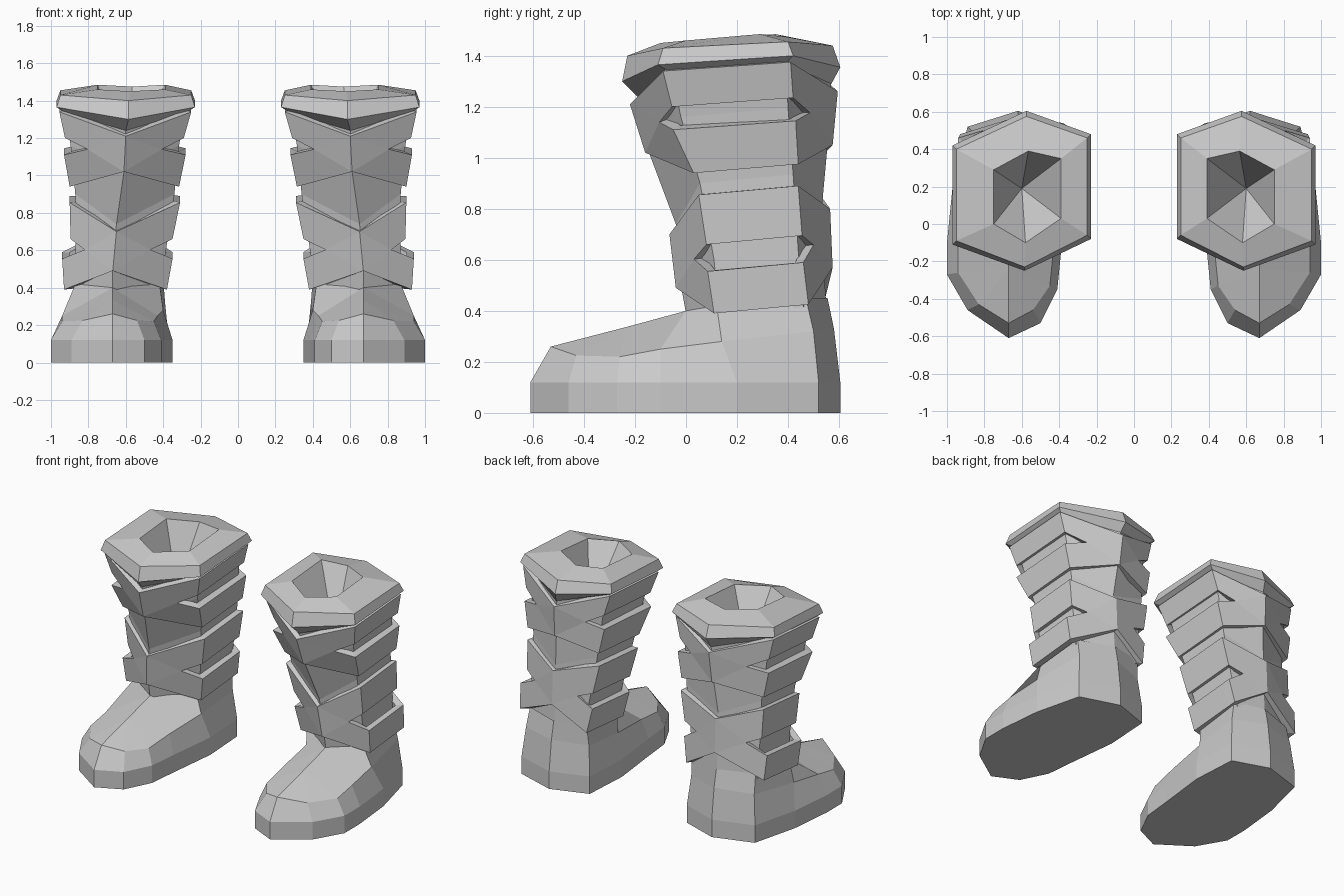
import bpy, bmesh
from mathutils import Vector

if "Cube" in bpy.data.objects:
    bpy.data.objects.remove(bpy.data.objects["Cube"])


def make(name, rings=None, cap_low=None, cap_top=None, faces=None, thickness=0):
    """Loft rings (or use loose faces), then mirror to make the pair."""
    bm = bmesh.new()

    def face(points):
        bm.faces.new([bm.verts.new(p) for p in points])

    if rings:
        for a, b in zip(rings, rings[1:]):
            n = len(a)
            for i in range(n):
                j = (i + 1) % n
                pts = []
                for p in (a[i], a[j], b[j], b[i]):
                    if p not in pts:
                        pts.append(p)
                if len(pts) > 2:
                    face(pts)
        if cap_low:
            face(rings[0][::-1])
        if cap_top:
            n = len(rings[-1])
            for i in range(n):
                face((rings[-1][i], rings[-1][(i + 1) % n], cap_top))
    for f in faces or []:
        face(f)
    bmesh.ops.remove_doubles(bm, verts=bm.verts, dist=0.0005)
    if not thickness:
        bmesh.ops.recalc_face_normals(bm, faces=bm.faces)
    mesh = bpy.data.meshes.new(name)
    bm.to_mesh(mesh)
    bm.free()
    ob = bpy.data.objects.new(name, mesh)
    bpy.context.collection.objects.link(ob)
    if thickness:
        solid = ob.modifiers.new("Thickness", 'SOLIDIFY')
        solid.thickness = thickness
        solid.offset = -1
    mir = ob.modifiers.new("Pair", 'MIRROR')
    mir.use_mirror_merge = False
    return ob


def corners(z, yf, yb, xin, xout, rise=0.035):
    """Four side corners: outer front, outer back, inner back, inner front."""
    return [(xout, yf, z), (xout, yb, z + rise),
            (xin, yb + 0.06, z + rise), (xin, yf + 0.03, z)]


def hexagon(front, back, *side, rise=0.035):
    c = corners(*side, rise=rise)
    return [front, c[0], c[1], back, c[2], c[3]]


# Foot: sole outline, widest line, shoulder and instep/ankle
outline = [(.67, -.61), (.89, -.46), (1.0, -.27), (1.0, -.10), (.97, .20), (.89, .52),
           (.62, .605), (.37, .52), (.35, .20), (.39, -.15), (.41, -.35), (.50, -.53)]
shoulder = [(.67, -.53, .26), (.83, -.43, .225), (.94, -.26, .22), (.94, -.10, .25),
            (.92, .14, .28), (.87, .50, .32), (.62, .58, .33), (.39, .50, .32),
            (.40, .17, .28), (.43, -.13, .25), (.45, -.33, .22), (.54, -.46, .225)]
ridge, instep = (.67, -.24, .335), (.67, 0, .40)
collar = [ridge, ridge, ridge, instep, (.87, .12, .42), (.86, .47, .45),
          (.62, .555, .45), (.40, .51, .45), (.42, .15, .42), instep, ridge, ridge]
make("foot", [[(x, y, 0) for x, y in outline],
              [(x, y, .12) for x, y in outline], shoulder, collar], cap_low=True)

# Shaft core, seen between the wraps
make("shaft", [
    hexagon((.67, 0, .39), (.62, .55, .42), .38, .13, .46, .42, .87),
    hexagon((.67, -.02, .50), (.62, .54, .58), .60, .11, .44, .385, .87),
    hexagon((.65, -.04, .74), (.62, .535, .83), .90, .055, .42, .34, .87),
    hexagon((.61, -.145, 1.02), (.60, .555, 1.05), 1.16, -.02, .40, .315, .895),
    hexagon((.60, -.19, 1.25), (.59, .57, 1.30), 1.36, -.06, .39, .28, .925)])

# Rim with a faceted opening
make("rim", [
    hexagon((.60, -.19, 1.24), (.59, .57, 1.29), 1.335, -.06, .39, .28, .925),
    hexagon((.585, -.25, 1.30), (.575, .605, 1.355), 1.365, -.11, .42, .23, .97),
    hexagon((.585, -.23, 1.40), (.575, .575, 1.44), 1.43, -.09, .40, .25, .95, rise=.025),
    hexagon((.58, -.10, 1.45), (.565, .39, 1.475), 1.46, .00, .29, .39, .75, rise=.025)],
    cap_top=(.60, .19, 1.08))


# Crossed wraps: two straps on each side that meet at the front and back
def wrap(name, rows, front, back):
    straps = [corners(*r) for r in rows]
    out = []
    for lo, hi in ((1, 0), (3, 2)):
        for a, b in ((0, 1), (2, 3)):
            out.append((straps[lo][a], straps[lo][b], straps[hi][b], straps[hi][a]))
    for k, (top, low), before in ((0, front, False), (1, back, True),
                                  (2, back, False), (3, front, True)):
        at, ab, bt, bb = [s[k] for s in straps]
        side_mid = (Vector(ab) + Vector(bt)) / 2
        mid = (Vector(top) + Vector(low)) / 2
        notch = tuple(side_mid.lerp(mid, .38))
        group = [(top, notch, ab, at), (notch, low, bb, bt), (top, low, notch)]
        out += [f[::-1] for f in group] if before else group
    return make(name, faces=out, thickness=.05)


wrap("upper_wrap",
     [(1.34, -.09, .41, .25, .955), (1.20, -.055, .42, .29, .925),
      (1.11, -.05, .43, .28, .93), (.94, .03, .44, .315, .90)],
     ((.60, -.22, 1.21), (.61, -.16, 1.02)),
     ((.59, .595, 1.26), (.60, .575, 1.05)))
wrap("lower_wrap",
     [(.855, .05, .44, .31, .90), (.66, .08, .455, .35, .895),
      (.555, .085, .46, .35, .94), (.39, .11, .48, .38, .93)],
     ((.65, -.065, .70), (.67, -.04, .49)),
     ((.62, .565, .80), (.62, .575, .57)))
